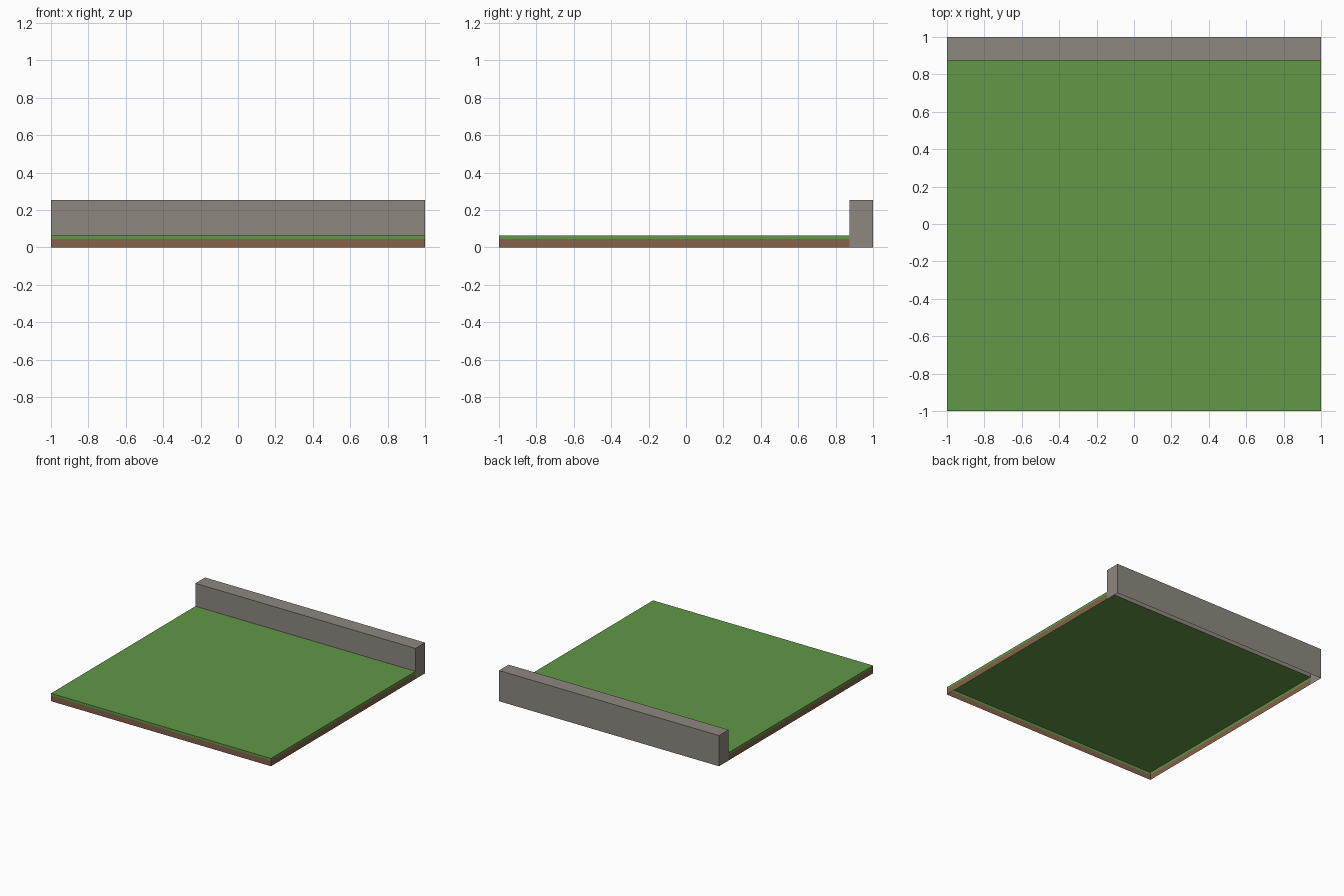
import bpy
import bmesh
from mathutils import Vector

cube = bpy.data.objects.get("Cube")
if cube:
    bpy.data.objects.remove(cube, do_unlink=True)


def make_material(name, srgb):
    """Flat material from an 8-bit display colour."""
    colour = [((c / 255 + 0.055) / 1.055) ** 2.4 for c in srgb] + [1.0]
    mat = bpy.data.materials.new(name)
    mat.use_nodes = True
    mat.diffuse_color = colour
    bsdf = mat.node_tree.nodes["Principled BSDF"]
    bsdf.inputs["Base Color"].default_value = colour
    bsdf.inputs["Roughness"].default_value = 0.9
    return mat


SIDES = {
    "front": Vector((0, -1, 0)), "back": Vector((0, 1, 0)),
    "bottom": Vector((0, 0, -1)), "top": Vector((0, 0, 1)),
}


def open_box(name, y, z, mat, open_sides):
    """Full-width box shell with the named sides left open."""
    bm = bmesh.new()
    bmesh.ops.create_cube(bm, size=1)
    bm.normal_update()
    gone = [f for f in bm.faces
            if any(f.normal.dot(SIDES[s]) > 0.9 for s in open_sides)]
    bmesh.ops.delete(bm, geom=gone, context="FACES")
    bmesh.ops.scale(bm, vec=(2, y[1] - y[0], z[1] - z[0]), verts=bm.verts)
    bmesh.ops.translate(bm, vec=(0, sum(y) / 2, sum(z) / 2), verts=bm.verts)
    mesh = bpy.data.meshes.new(name)
    bm.to_mesh(mesh)
    bm.free()
    mesh.materials.append(mat)
    obj = bpy.data.objects.new(name, mesh)
    bpy.context.collection.objects.link(obj)
    return obj


grass = make_material("grass green", (98, 152, 70))
soil = make_material("soil brown", (131, 98, 73))
stone = make_material("stone grey", (141, 135, 127))

SOIL_TOP, GRASS_TOP, WALL_TOP = 0.045, 0.064, 0.252
WALL_FRONT = 0.875

# Ground slab: hollow from below, open where it meets the wall
open_box("soil_edge", (-1, WALL_FRONT), (0, SOIL_TOP), soil,
         ("top", "bottom", "back"))
open_box("grass_layer", (-1, WALL_FRONT), (SOIL_TOP, GRASS_TOP), grass,
         ("bottom", "back"))

# Back wall: a base skirt behind the slab and the raised part above it
open_box("wall_base", (WALL_FRONT, 1), (0, GRASS_TOP), stone,
         ("top", "bottom", "front"))
open_box("wall_upper", (WALL_FRONT, 1), (GRASS_TOP, WALL_TOP), stone,
         ("bottom",))
